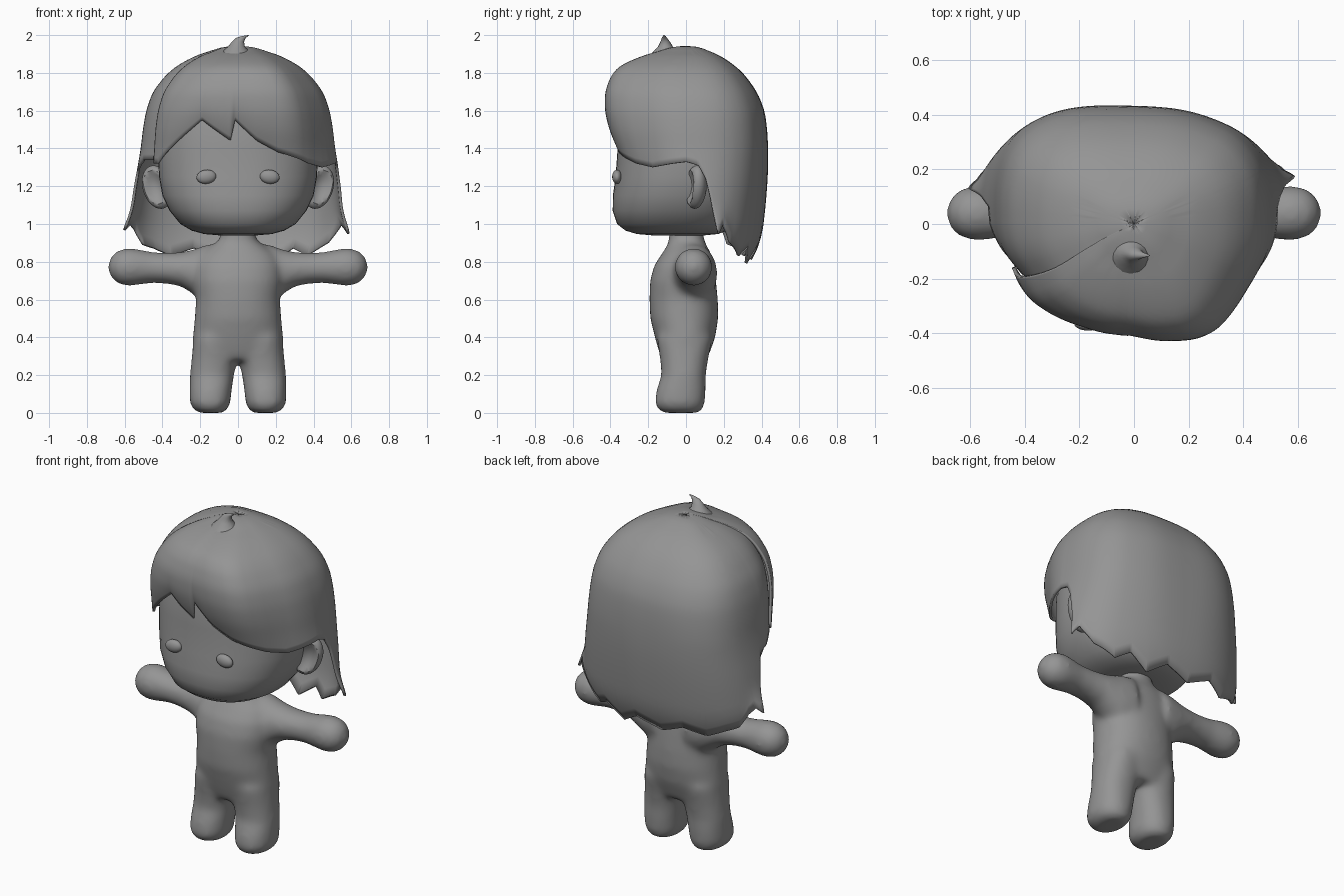
import bpy, bmesh, math

if "Cube" in bpy.data.objects:
    bpy.data.objects.remove(bpy.data.objects["Cube"])

mat = bpy.data.materials.new("plain grey")
mat.diffuse_color = (0.3, 0.3, 0.3, 1)
mat.use_nodes = True
mat.node_tree.nodes["Principled BSDF"].inputs["Base Color"].default_value = mat.diffuse_color


def lerp(table, v):
    """Piecewise linear lookup in rows (key, a, b, ...) sorted by key."""
    if v <= table[0][0]:
        return table[0][1:]
    for p, q in zip(table, table[1:]):
        if v <= q[0]:
            t = (v - p[0]) / (q[0] - p[0])
            return tuple(a + (b - a) * t for a, b in zip(p[1:], q[1:]))
    return table[-1][1:]


def soft(table, v, w):
    """Lookup averaged over a window, which rounds the corners."""
    rows = [lerp(table, v + w * k / 4) for k in range(-4, 5)]
    return [sum(c) / 9 for c in zip(*rows)]


def spow(v, e):
    return math.copysign(abs(v) ** e, v)


def make(name, bm, angle=60):
    me = bpy.data.meshes.new(name)
    bm.to_mesh(me)
    bm.free()
    ob = bpy.data.objects.new(name, me)
    bpy.context.collection.objects.link(ob)
    me.materials.append(mat)
    bpy.ops.object.select_all(action='DESELECT')
    bpy.context.view_layer.objects.active = ob
    ob.select_set(True)
    bpy.ops.object.shade_smooth_by_angle(angle=math.radians(angle))
    return ob


def loft(bm, rings, n=32, e=2.0):
    """Closed loft of rings (z, centre x, half width, front y, back y)."""
    loops = []
    for z, cx, rx, yf, yb in rings:
        cy, ry = (yf + yb) / 2, (yb - yf) / 2
        loops.append([bm.verts.new((cx + rx * spow(math.cos(a), 2 / e),
                                    cy + ry * spow(math.sin(a), 2 / e), z))
                      for a in (2 * math.pi * k / n for k in range(n))])
    for p, q in zip(loops, loops[1:]):
        for k in range(n):
            bm.faces.new((p[k], p[(k + 1) % n], q[(k + 1) % n], q[k]))
    bm.faces.new(loops[0][::-1])
    bm.faces.new(loops[-1])


def ellipsoid(name, loc, radii, tilt=0, turn=0, dish=0):
    """Ellipsoid, optionally with a hollow pressed into its front."""
    bm = bmesh.new()
    bmesh.ops.create_uvsphere(bm, u_segments=28, v_segments=18, radius=1)
    for v in bm.verts:
        if v.co.y < 0:
            v.co.y += dish * max(0, 1 - (v.co.x ** 2 + v.co.z ** 2) / .6)
    ob = make(name, bm)
    ob.location, ob.scale, ob.rotation_euler = loc, radii, (0, tilt, turn)
    return ob


# body: torso, legs and arms fused into one soft skin
bm = bmesh.new()
loft(bm, [(.28, 0, .225, -.125, .11), (.33, 0, .24, -.145, .13), (.4, 0, .24, -.165, .155),
          (.5, 0, .23, -.19, .171), (.6, 0, .222, -.194, .169), (.7, 0, .235, -.191, .159),
          (.78, 0, .23, -.169, .149), (.84, 0, .2, -.13, .135), (.885, 0, .14, -.1, .11),
          (.92, 0, .095, -.09, .095), (.99, 0, .09, -.09, .09)], e=2.2)
for s in (-1, 1):
    loft(bm, [(.0, s * .144, .062, -.115, .065), (.015, s * .146, .088, -.147, .087),
              (.05, s * .148, .108, -.167, .1), (.12, s * .145, .112, -.157, .105),
              (.2, s * .138, .117, -.13, .105), (.28, s * .125, .122, -.137, .117),
              (.4, s * .12, .115, -.155, .142)], e=2.2)
    # arm profile runs along x: (x, centre z, half height, half depth)
    arm, n = [(.1, .74, .16, .13), (.18, .738, .15, .12), (.23, .745, .122, .112), (.3, .76, .092, .1),
              (.38, .766, .082, .09), (.46, .77, .083, .088), (.52, .772, .094, .096), (.58, .772, .102, .102),
              (.635, .772, .09, .09), (.67, .772, .06, .06), (.687, .772, .02, .02)], 24
    rows = [[bm.verts.new((s * x, .04 + ry * math.cos(a), z + rz * math.sin(a)))
             for a in (2 * math.pi * k / n for k in range(n))] for x, z, rz, ry in arm]
    for p, q in zip(rows, rows[1:]):
        for k in range(n):
            bm.faces.new((p[k], p[(k + 1) % n], q[(k + 1) % n], q[k]))
    bm.faces.new(rows[0][::-1])
    bm.faces.new(rows[-1])
bmesh.ops.recalc_face_normals(bm, faces=bm.faces)
body = make("body", bm, 180)
rm = body.modifiers.new("fuse", 'REMESH')
rm.mode, rm.voxel_size, rm.use_smooth_shade = 'VOXEL', .014, True
sm = body.modifiers.new("soften", 'SMOOTH')
sm.factor, sm.iterations = .5, 22

# head
bm = bmesh.new()
loft(bm, [(.94, 0, .1, -.18, .1), (.947, 0, .18, -.26, .17), (.965, 0, .245, -.32, .22),
          (1.0, 0, .305, -.365, .26), (1.07, 0, .362, -.388, .29), (1.15, 0, .4, -.387, .31),
          (1.25, 0, .418, -.373, .32), (1.4, 0, .425, -.362, .33), (1.55, 0, .41, -.355, .32),
          (1.7, 0, .34, -.31, .26), (1.8, 0, .24, -.23, .17), (1.87, 0, .1, -.12, .08)], 48, 2.3)
make("head", bm)

# ears and eyes
for s, side in ((-1, "left"), (1, "right")):
    ellipsoid(side + "_ear", (s * .428, .052, 1.195), (.078, .055, .118), s * .32, s * .3, .9)
    ellipsoid(side + "_eye", (s * .168, -.365, 1.25), (.052, .026, .037), s * .12)

# hair outline by height: (z, half width, front depth, back depth)
TOP = 1.943
HAIR = [(.78, .53, .33, .33), (.88, .56, .33, .38), (.97, .585, .34, .403), (1.1, .567, .35, .417),
        (1.2, .55, .355, .425), (1.3, .53, .365, .43), (1.4, .513, .39, .43), (1.5, .502, .42, .425),
        (1.6, .485, .437, .412), (1.7, .45, .434, .372), (1.8, .372, .395, .3), (1.86, .29, .325, .23),
        (1.9, .205, .2, .165), (1.93, .12, .11, .1), (1.94, .06, .055, .055), (TOP, 0, 0, 0)]
# hem by angle: swept fringe across the front, then the ragged back length
HEM = [(-153, 1.32), (-147, 1.32), (-128, 1.46), (-115, 1.55), (-106, 1.5), (-95, 1.44),
       (-92, 1.55), (-78, 1.44), (-66, 1.38), (-45, 1.32), (-30, 1.3), (-12, 1.32), (0, 1.33),
       (6, 1.31), (11, 1.24), (16, 1.12), (22, .95), (26, 1.0), (30, .96), (35, .9), (42, .87),
       (50, .83), (60, .87), (72, .79), (84, .86), (98, .81), (112, .87), (126, .83), (138, .87),
       (148, .89), (154, .97), (159, 1.0), (164, .97), (169, 1.14), (174, 1.28), (190, 1.34), (208, 1.34)]
# uneven fullness by angle
FULL = [(-153, .97), (-145, 1.02), (-128, .99), (-115, .965), (-92, .94), (-74, 1.03), (-58, 1.11),
        (-45, 1.05), (-32, 1.0), (0, 1.0), (25, 1.02), (45, 1.02), (60, 1.0), (90, 1.005), (115, 1.05),
        (135, 1.065), (150, 1.05), (165, 1.02), (180, 1.0), (195, .98), (208, .93)]

# hair: one sheet wound round the head from the left parting to the left parting
bm = bmesh.new()
grid, ROWS, COLS = [], 32, 361
for i in range(ROWS + 1):
    t = .003 + .997 * i / ROWS
    row = []
    for j in range(COLS + 1):
        deg = -153 + 361 * j / COLS
        z = TOP - (TOP - lerp(HEM, deg)[0]) * t ** 1.6
        rx, yf, yb = soft(HAIR, z, min(.035, TOP - z))
        c, s = math.cos(math.radians(deg)), math.sin(math.radians(deg))
        k = soft(FULL, deg, 7)[0]
        if s > 0:
            e = .8 + .13 * min(1, max(0, (1.4 - z) / .4))
            x, y = rx * spow(c, e), yb * spow(s, e)
            # side tips flick outward
            flick = max(math.exp(-((deg - a) / 7) ** 2) for a in (22, 164))
            k += flick * 2.2 * max(0, 1.14 - z) ** 2
        else:
            x, y = rx * c, yf * s
            k *= 1 - .06 * t ** 8 * -s  # tuck the fringe in at its hem
        row.append(bm.verts.new((x * k, y * k, z)))
    grid.append(row)
for p, q in zip(grid, grid[1:]):
    for j in range(COLS):
        bm.faces.new((p[j], q[j], q[j + 1], p[j + 1]))
so = make("hair", bm).modifiers.new("thickness", 'SOLIDIFY')
so.thickness, so.offset = .014, -1

# curled tuft on the crown
bm = bmesh.new()
loft(bm, [(1.88, -.01, .1, -.2, .0), (1.915, -.01, .07, -.172, -.04), (1.94, -.008, .044, -.148, -.07),
          (1.965, 0, .032, -.135, -.085), (1.985, .015, .026, -.128, -.1), (1.995, .038, .017, -.122, -.108),
          (2.0, .055, .004, -.118, -.114)], 16)
make("tuft", bm)
